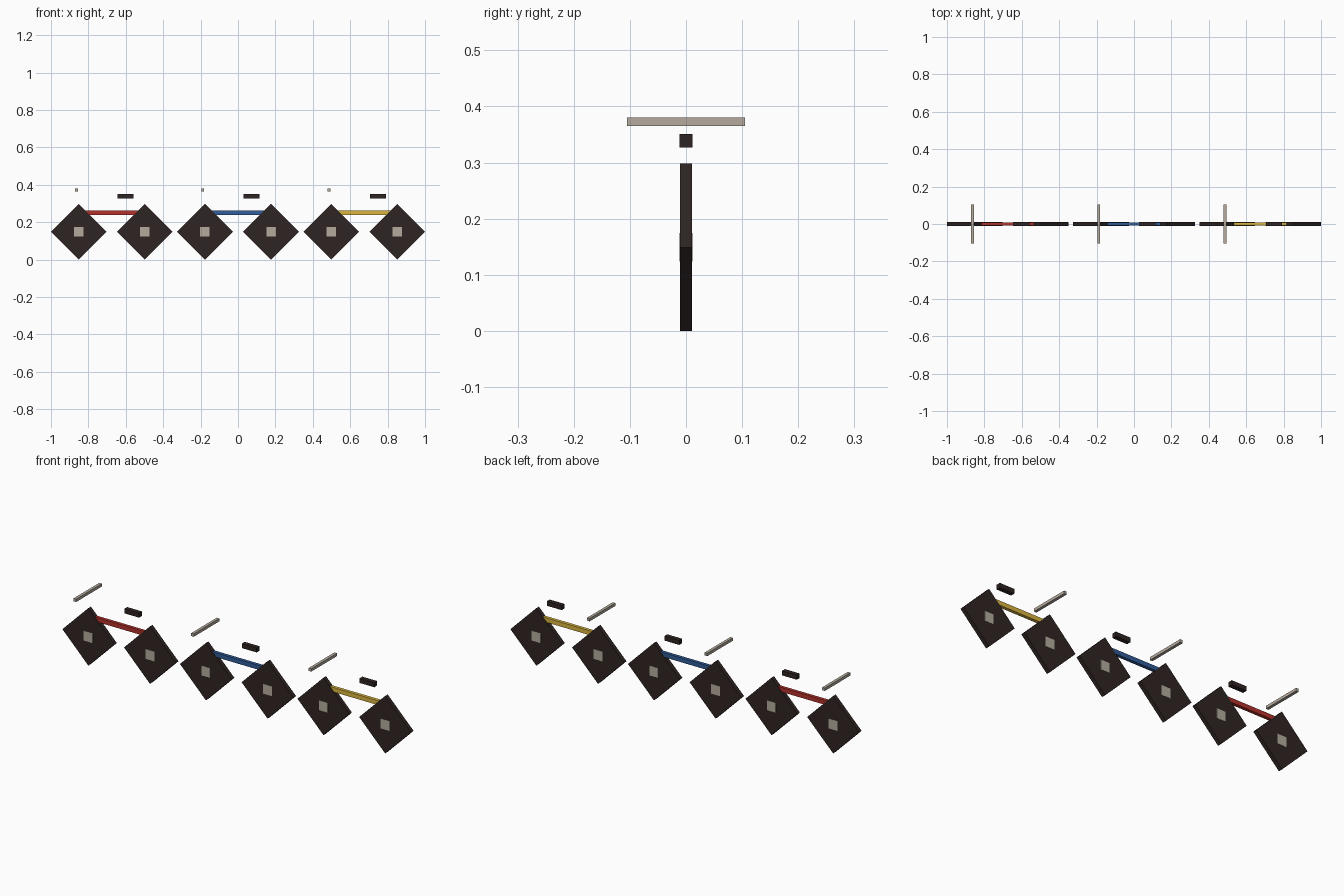
import bpy, math

if "Cube" in bpy.data.objects:
    bpy.data.objects.remove(bpy.data.objects["Cube"])

PITCH = 0.675      # spacing between the bicycles
R = 0.149          # wheel radius
HALF_BASE = 0.177  # half of the wheelbase


def material(name, rgb):
    m = bpy.data.materials.new(name)
    m.diffuse_color = (*rgb, 1)
    m.use_nodes = True
    m.node_tree.nodes["Principled BSDF"].inputs["Base Color"].default_value = m.diffuse_color
    return m


DARK = material("dark_rubber", (0.028, 0.018, 0.016))
PALE = material("pale_metal", (0.46, 0.41, 0.34))
FRAMES = [
    ("red", material("red_paint", (0.46, 0.032, 0.025))),
    ("blue", material("blue_paint", (0.03, 0.11, 0.32))),
    ("yellow", material("yellow_paint", (0.70, 0.46, 0.05))),
]


def finish(name, mat):
    ob = bpy.context.object
    ob.name = name
    ob.data.materials.append(mat)
    return ob


def box(name, loc, size, mat):
    bpy.ops.mesh.primitive_cube_add(size=1, location=loc)
    ob = finish(name, mat)
    ob.scale = size
    bpy.ops.object.transform_apply(location=False, rotation=False, scale=True)


def wheel(name, x):
    # four-sided disc standing on one corner, with a square hub
    bpy.ops.mesh.primitive_cylinder_add(
        vertices=4, radius=R, depth=0.021,
        location=(x, 0, R), rotation=(math.pi / 2, 0, 0))
    finish(name, DARK)
    box(name + "_hub", (x, 0, R), (0.051, 0.0235, 0.051), PALE)


def bicycle(colour, mat, x):
    wheel(colour + "_front_wheel", x - HALF_BASE)
    wheel(colour + "_rear_wheel", x + HALF_BASE)
    # top tube, ends buried in the wheels
    box(colour + "_top_tube", (x, 0, 0.25), (0.30, 0.017, 0.023), mat)
    # saddle and handlebar
    box(colour + "_saddle", (x + 0.073, 0, 0.339), (0.085, 0.0235, 0.0235), DARK)
    box(colour + "_handlebar", (x - 0.188, 0, 0.3725), (0.015, 0.21, 0.015), PALE)


for i, (colour, mat) in enumerate(FRAMES):
    bicycle(colour, mat, (i - 1) * PITCH)
